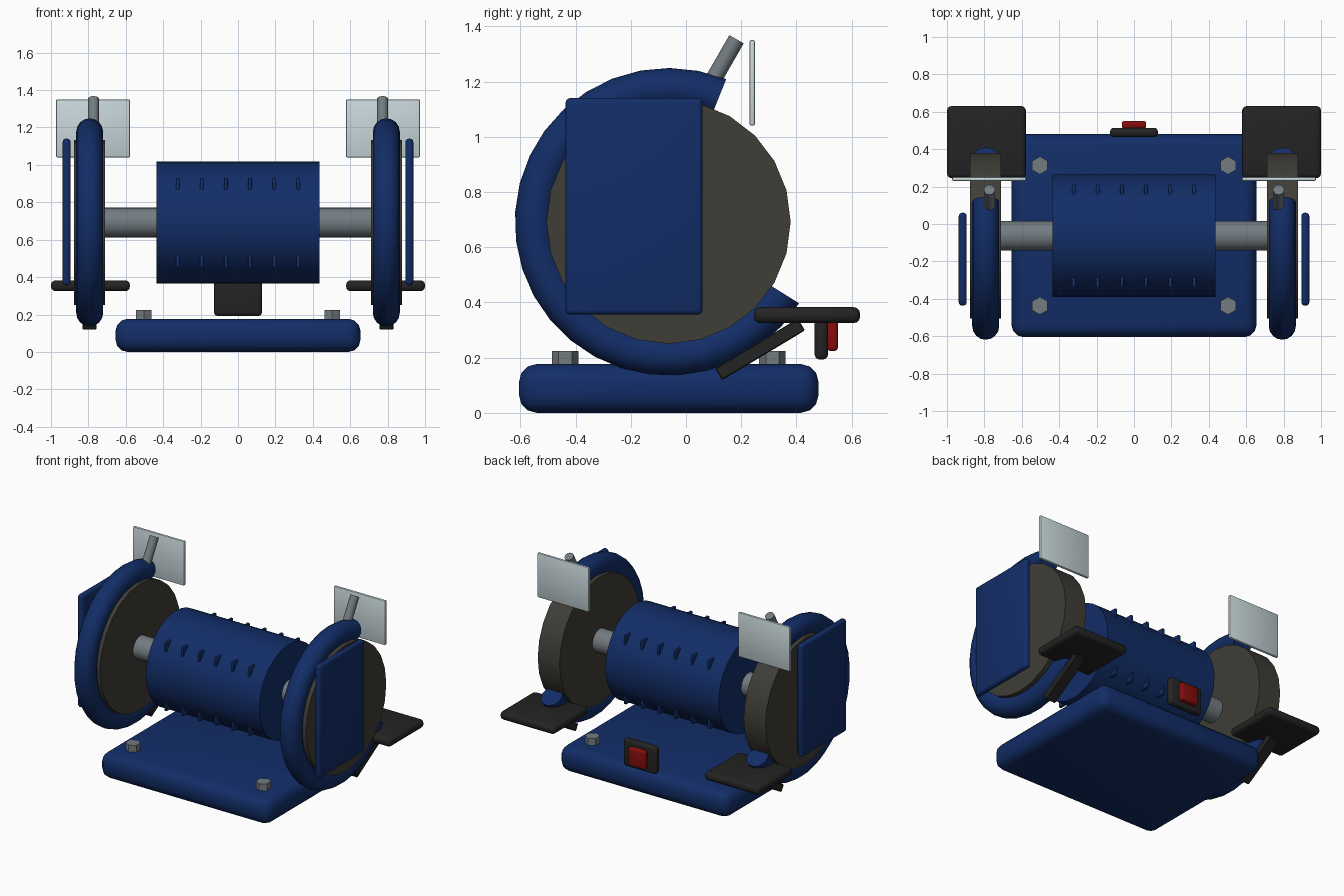
import bpy, bmesh, math
from mathutils import Matrix, Vector

if "Cube" in bpy.data.objects:
    bpy.data.objects.remove(bpy.data.objects["Cube"])


def material(name, rgb):
    m = bpy.data.materials.new(name)
    m.diffuse_color = (*rgb, 1)
    m.use_nodes = True
    m.node_tree.nodes["Principled BSDF"].inputs["Base Color"].default_value = m.diffuse_color
    return m


BLUE = material("blue paint", (0.006, 0.026, 0.135))
STEEL = material("grey steel", (0.17, 0.20, 0.22))
STONE = material("grinding stone", (0.050, 0.047, 0.037))
BLACK = material("black plastic", (0.017, 0.017, 0.017))
RED = material("red switch", (0.24, 0.004, 0.004))
CLEAR = material("pale shield", (0.58, 0.68, 0.71))

CY, CZ = -0.063, 0.692      # motor axis


def finish(name, bm, mat):
    bmesh.ops.recalc_face_normals(bm, faces=bm.faces)
    me = bpy.data.meshes.new(name)
    bm.to_mesh(me)
    bm.free()
    me.materials.append(mat)
    ob = bpy.data.objects.new(name, me)
    bpy.context.collection.objects.link(ob)
    bpy.ops.object.select_all(action='DESELECT')
    ob.select_set(True)
    bpy.context.view_layer.objects.active = ob
    bpy.ops.object.shade_smooth_by_angle(angle=math.radians(35))
    return ob


def box(name, mat, centre, size, bevel=0.0, segments=3, tilt=0.0):
    bm = bmesh.new()
    bmesh.ops.create_cube(bm, size=1)
    bmesh.ops.scale(bm, vec=size, verts=bm.verts)
    if bevel:
        bmesh.ops.bevel(bm, geom=bm.edges[:], offset=bevel, segments=segments,
                        profile=0.5, affect='EDGES')
    bm.transform(Matrix.Translation(centre) @ Matrix.Rotation(tilt, 4, 'X'))
    return finish(name, bm, mat)


def cylinder(name, mat, start, end, radius, sides, turn=0.0):
    a, b = Vector(start), Vector(end)
    bm = bmesh.new()
    bmesh.ops.create_cone(bm, cap_ends=True, segments=sides, radius1=radius,
                          radius2=radius, depth=(b - a).length)
    rot = (b - a).to_track_quat('Z', 'Y').to_matrix().to_4x4()
    bm.transform(Matrix.Translation((a + b) / 2) @ rot @ Matrix.Rotation(turn, 4, 'Z'))
    return finish(name, bm, mat)


def guard(name, x):
    # open ring tube swept around the wheel, open toward the back
    bm = bmesh.new()
    bmesh.ops.create_circle(bm, segments=16, radius=0.072)
    bm.transform(Matrix.Translation((x, CY, CZ)) @ Matrix.Rotation(math.radians(68), 4, 'X')
                 @ Matrix.Translation((0, 0.485, 0)))
    bmesh.ops.spin(bm, geom=bm.verts[:] + bm.edges[:], cent=(x, CY, CZ), axis=(1, 0, 0),
                   angle=math.radians(260), steps=24)
    bmesh.ops.holes_fill(bm, edges=[e for e in bm.edges if e.is_boundary], sides=0)
    return finish(name, bm, BLUE)


# base with four hex bolts
box("base", BLUE, (0, -0.0625, 0.0885), (1.31, 1.085, 0.177), 0.065)
for x in (-0.503, 0.503):
    for y in (-0.437, 0.313):
        cylinder("base_bolt", STEEL, (x, y, 0.16), (x, y, 0.225), 0.048, 6)

# motor housing, shaft and cooling fins
cylinder("motor_housing", BLUE, (-0.437, CY, CZ), (0.437, CY, CZ), 0.327, 32)
cylinder("shaft", STEEL, (-0.73, CY, CZ), (0.73, CY, CZ), 0.08, 24)
for i in range(6):
    for sy in (-1, 1):
        for sz in (-1, 1):
            box("cooling_fin", BLUE, (-0.3225 + 0.129 * i, CY + sy * 0.24, CZ + sz * 0.204),
                (0.02, 0.07, 0.07), 0.005, 2)

# power switch at the back
box("switch_plate", BLACK, (0, 0.49, 0.288), (0.255, 0.048, 0.19), 0.018)
box("switch_button", RED, (0, 0.53, 0.288), (0.13, 0.04, 0.127), 0.012)

# matching grinding ends
for s, side in ((-1, "left"), (1, "right")):
    cylinder(side + "_wheel", STONE, (s * 0.71, CY, CZ), (s * 0.878, CY, CZ), 0.442, 24)
    guard(side + "_guard", s * 0.793)
    box(side + "_cover", BLUE, (s * 0.916, -0.188, 0.748), (0.042, 0.497, 0.785), 0.018)
    box(side + "_tool_rest", BLACK, (s * 0.789, 0.438, 0.354), (0.422, 0.385, 0.058), 0.024)
    box(side + "_rest_bracket", BLACK, (s * 0.793, 0.268, 0.23), (0.075, 0.35, 0.05),
        0.004, 1, math.radians(31))
    cylinder(side + "_shield_arm", STEEL, (s * 0.773, 0.075, 1.165),
             (s * 0.773, 0.183, 1.353), 0.03, 16)
    box(side + "_spark_shield", CLEAR, (s * 0.775, 0.24, 1.195), (0.396, 0.02, 0.31), 0.007, 2)
